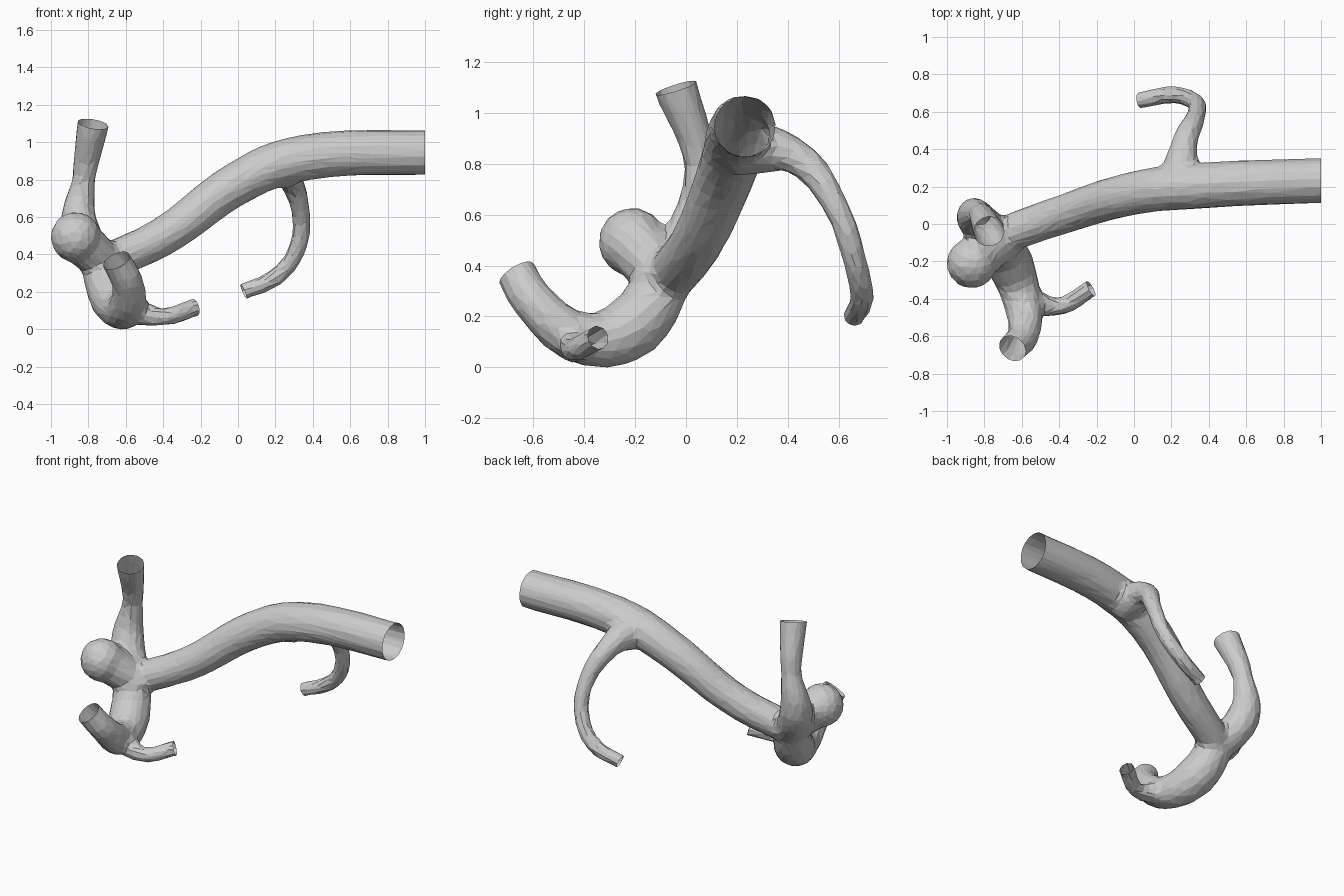
import bpy, bmesh
from mathutils import Vector

if "Cube" in bpy.data.objects:
    bpy.data.objects.remove(bpy.data.objects["Cube"])

# Each vessel: a few centreline points (x, y, z, radius) from its root to its tip
vessels = {
    "main_vessel": [(-.70, -.06, .36, .10), (-.40, .045, .50, .105), (0, .165, .785, .117),
                    (.28, .2, .905, .124), (1, .232, .948, .122)],
    "upper_branch": [(-.68, -.12, .30, .11), (-.845, .03, .54, .105),
                     (-.825, .055, .8, .062), (-.775, -.04, 1.1, .087)],
    "lower_branch": [(-.74, -.07, .38, .11), (-.665, -.21, .165, .128), (-.6, -.4, .115, .105),
                     (-.59, -.59, .25, .085), (-.65, -.665, .37, .08)],
    "small_branch": [(-.59, -.40, .11, .08), (-.40, -.44, .07, .048), (-.23, -.345, .12, .05)],
    "back_branch": [(.24, .21, .87, .12), (.27, .43, .83, .07), (.335, .59, .63, .05),
                    (.315, .66, .43, .048), (.2, .69, .28, .048), (.03, .66, .205, .045)],
    "bulge_neck": [(-.73, -.10, .37, .11), (-.86, -.20, .49, .125)],
}
open_ends = [n for n in vessels if n != "bulge_neck"]


def tube(name, pts):
    """Round tube with varying radius; open ones run past their tip to be trimmed later."""
    pts = list(pts)
    if name in open_ends:
        a, b = Vector(pts[-2][:3]), Vector(pts[-1][:3])
        pts.append((*(b + (b - a).normalized() * .07), pts[-1][3]))
    cu = bpy.data.curves.new(name, 'CURVE')
    cu.dimensions = '3D'
    cu.bevel_depth = 1
    cu.bevel_resolution = 5
    cu.use_fill_caps = True
    sp = cu.splines.new('BEZIER')
    sp.resolution_u = 10
    sp.bezier_points.add(len(pts) - 1)
    for bp, p in zip(sp.bezier_points, pts):
        bp.co, bp.radius = p[:3], p[3]
        bp.handle_left_type = bp.handle_right_type = 'AUTO'
    ob = bpy.data.objects.new(name, cu)
    bpy.context.collection.objects.link(ob)
    return ob


# Gather all tubes and the round bulge in one mesh
bm = bmesh.new()
tubes = [tube(n, p) for n, p in vessels.items()]
deps = bpy.context.evaluated_depsgraph_get()
for ob in tubes:
    bm.from_mesh(ob.evaluated_get(deps).to_mesh())
for ob in tubes:
    bpy.data.objects.remove(ob)
ball = bmesh.ops.create_uvsphere(bm, u_segments=24, v_segments=16, radius=.135)["verts"]
bmesh.ops.translate(bm, verts=ball, vec=(-.868, -.21, .495))
bmesh.ops.remove_doubles(bm, verts=bm.verts, dist=1e-5)
mesh = bpy.data.meshes.new("blood_vessel")
bm.to_mesh(mesh)
bm.free()
vessel = bpy.data.objects.new("blood_vessel", mesh)
bpy.context.collection.objects.link(vessel)
bpy.context.view_layer.objects.active = vessel
vessel.select_set(True)

# Fuse into one skin, soften the junctions, reduce to coarse facets
m = vessel.modifiers.new("fuse", 'REMESH')
m.mode = 'VOXEL'
m.voxel_size = .016
bpy.ops.object.modifier_apply(modifier=m.name)
m = vessel.modifiers.new("soften", 'SMOOTH')
m.factor, m.iterations = .5, 10
bpy.ops.object.modifier_apply(modifier=m.name)
m = vessel.modifiers.new("coarsen", 'DECIMATE')
m.ratio = min(1, 2200 / (2 * len(vessel.data.polygons)))
bpy.ops.object.modifier_apply(modifier=m.name)

# Trim each tube end to leave it open
bm = bmesh.new()
bm.from_mesh(vessel.data)
for name in open_ends:
    pts = vessels[name]
    end = Vector(pts[-1][:3])
    n = (end - Vector(pts[-2][:3])).normalized()
    if name == "main_vessel":
        n = Vector((1, 0, 0))
    near = [f for f in bm.faces if any((v.co - end).length < .2 for v in f.verts)]
    geom = set(near)
    for f in near:
        geom.update(f.edges)
        geom.update(f.verts)
    bmesh.ops.bisect_plane(bm, geom=list(geom), plane_co=end, plane_no=n, dist=1e-5)
    cut = [v for v in bm.verts if (v.co - end).length < .22 and (v.co - end).dot(n) > 1e-4]
    bmesh.ops.delete(bm, geom=cut, context='VERTS')

# Stand it on the ground with flat facets
low = min(v.co.z for v in bm.verts)
bmesh.ops.translate(bm, verts=bm.verts, vec=(0, 0, -low))
bmesh.ops.triangulate(bm, faces=bm.faces)
for f in bm.faces:
    f.smooth = False
bm.to_mesh(vessel.data)
bm.free()
